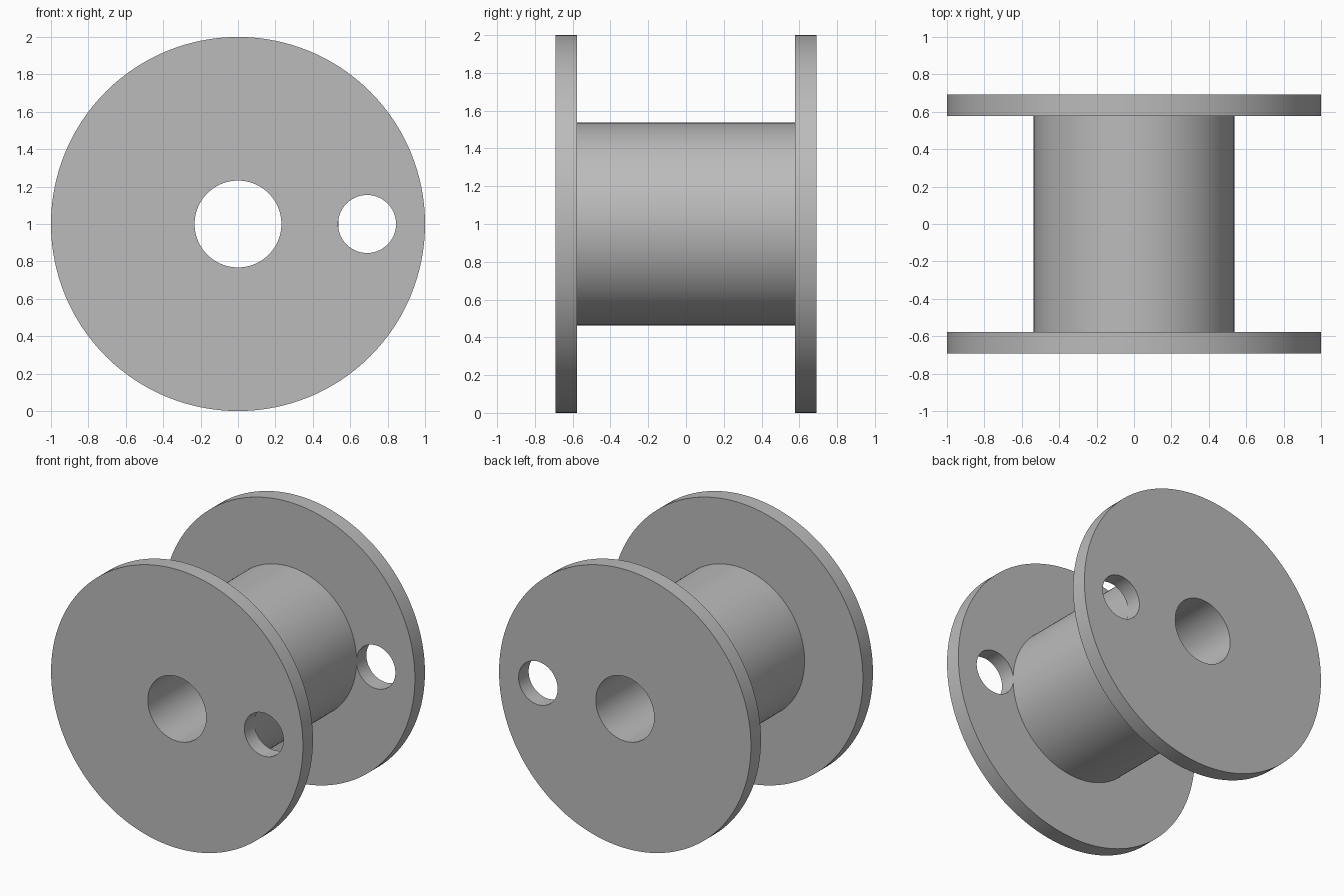
import bpy
from math import radians

if "Cube" in bpy.data.objects:
    bpy.data.objects.remove(bpy.data.objects["Cube"], do_unlink=True)

FLANGE_R, CORE_R, BORE_R = 1.0, 0.537, 0.232
HOLE_R, HOLE_X = 0.155, 0.69
INNER_Y, OUTER_Y = 0.578, 0.692
AXIS_Z = 1.0

grey = bpy.data.materials.new("plain grey")
grey.use_nodes = True
colour = (0.5, 0.5, 0.5, 1)
grey.diffuse_color = colour
grey.node_tree.nodes["Principled BSDF"].inputs["Base Color"].default_value = colour


def cylinder(name, radius, y0, y1, x=0, sides=128):
    """Cylinder lying along y, between y0 and y1."""
    bpy.ops.mesh.primitive_cylinder_add(
        vertices=sides, radius=radius, depth=y1 - y0,
        location=(x, (y0 + y1) / 2, AXIS_Z), rotation=(radians(90), 0, 0))
    obj = bpy.context.object
    obj.name = obj.data.name = name
    obj.data.materials.append(grey)
    return obj


def drill(obj, *holes):
    """Cut round through holes, given as (radius, x), then shade smooth."""
    for radius, x in holes:
        cutter = cylinder("drill_cutter", radius, -1, 1, x, 96)
        cutter.hide_render = True
        bpy.context.view_layer.objects.active = obj
        mod = obj.modifiers.new("hole", "BOOLEAN")
        mod.operation, mod.solver, mod.object = "DIFFERENCE", "EXACT", cutter
        bpy.ops.object.modifier_apply(modifier=mod.name)
        bpy.data.objects.remove(cutter, do_unlink=True)
    bpy.ops.object.select_all(action="DESELECT")
    obj.select_set(True)
    bpy.context.view_layer.objects.active = obj
    bpy.ops.object.shade_smooth_by_angle(angle=radians(30))


# Hollow core
drill(cylinder("core", CORE_R, -INNER_Y, INNER_Y), (BORE_R, 0))

# End flanges, each with the bore and one off-centre hole
for name, y0, y1 in (("front_flange", -OUTER_Y, -INNER_Y),
                     ("back_flange", INNER_Y, OUTER_Y)):
    drill(cylinder(name, FLANGE_R, y0, y1), (BORE_R, 0), (HOLE_R, HOLE_X))
